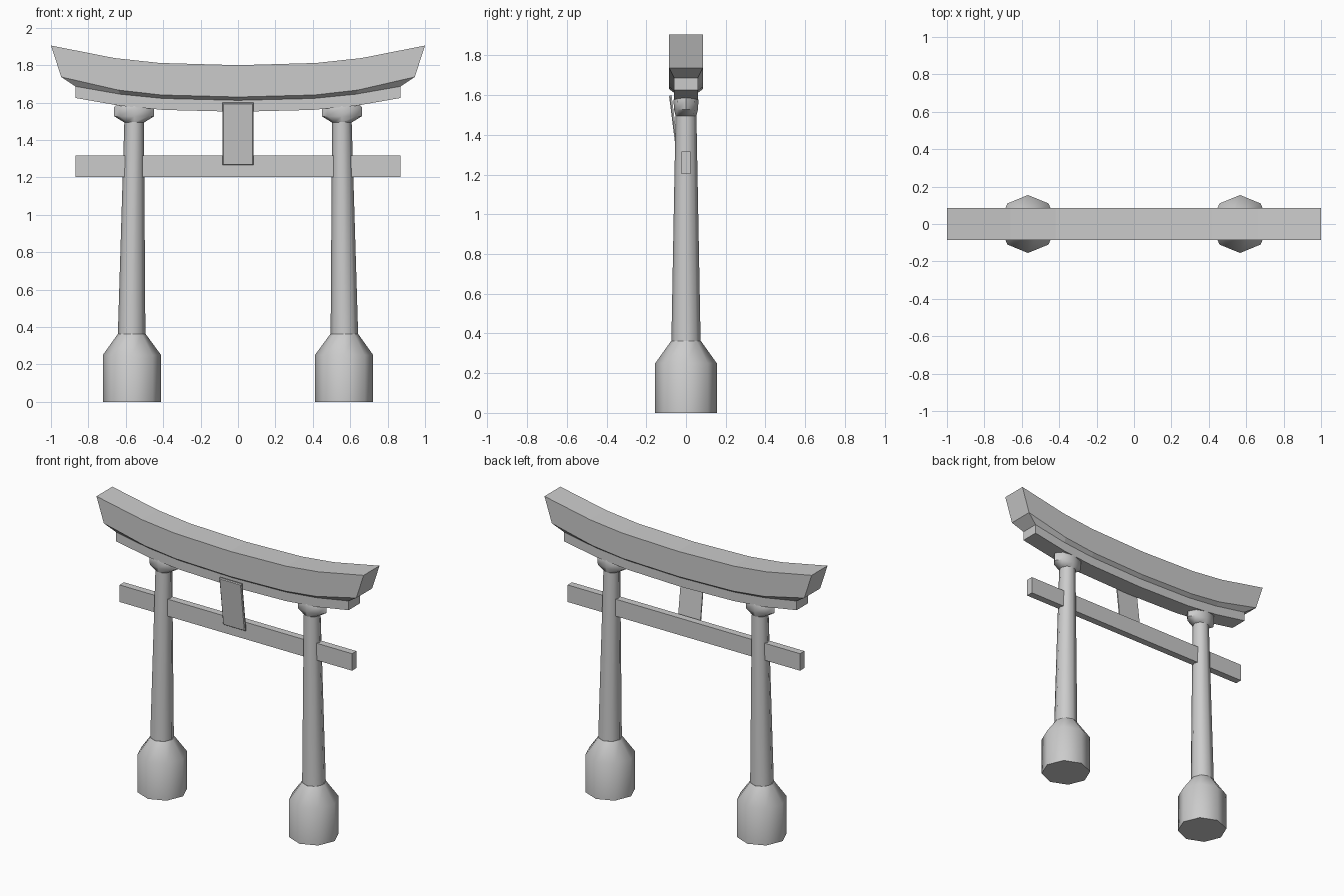
import bpy, bmesh, math

if "Cube" in bpy.data.objects:
    bpy.data.objects.remove(bpy.data.objects["Cube"])


def finish(name, bm, smooth=False):
    bmesh.ops.recalc_face_normals(bm, faces=bm.faces)
    mesh = bpy.data.meshes.new(name)
    bm.to_mesh(mesh)
    bm.free()
    obj = bpy.data.objects.new(name, mesh)
    bpy.context.collection.objects.link(obj)
    if smooth:
        bpy.ops.object.select_all(action='DESELECT')
        obj.select_set(True)
        bpy.context.view_layer.objects.active = obj
        bpy.ops.object.shade_smooth_by_angle(angle=math.radians(50))
    return obj


def turned(name, rings, sides=8):
    """Stack of elliptical rings (cx, z, rx, ry), capped at both ends."""
    bm = bmesh.new()
    loops = [[bm.verts.new((cx + rx * math.cos(math.tau * i / sides),
                            ry * math.sin(math.tau * i / sides), z))
              for i in range(sides)] for cx, z, rx, ry in rings]
    for a, b in zip(loops, loops[1:]):
        for i in range(sides):
            j = (i + 1) % sides
            bm.faces.new((a[i], a[j], b[j], b[i]))
    bm.faces.new(loops[0])
    bm.faces.new(loops[-1])
    return finish(name, bm, True)


def curved_beam(name, levels):
    """Levels from top to bottom: (half depth, [(x, z) from centre to end])."""
    bm = bmesh.new()
    rows = []
    for d, pts in levels:
        line = [(-x, z) for x, z in reversed(pts[1:])] + pts
        rows.append([[bm.verts.new((x, s * d, z)) for x, z in line] for s in (-1, 1)])
    n = len(rows[0][0])
    for a, b in zip(rows, rows[1:]):
        for s in (0, 1):
            for i in range(n - 1):
                bm.faces.new((a[s][i], a[s][i + 1], b[s][i + 1], b[s][i]))
        for e in (0, n - 1):
            bm.faces.new((a[0][e], a[1][e], b[1][e], b[0][e]))
    for r in (rows[0], rows[-1]):
        for i in range(n - 1):
            bm.faces.new((r[0][i], r[0][i + 1], r[1][i + 1], r[1][i]))
    return finish(name, bm)


def box(name, size, loc, bevel=0.0):
    bm = bmesh.new()
    bmesh.ops.create_cube(bm, size=1)
    bmesh.ops.scale(bm, vec=size, verts=bm.verts)
    if bevel:
        front = [e for e in bm.edges if all(v.co.y < 0 for v in e.verts)]
        bmesh.ops.bevel(bm, geom=front, offset=bevel, segments=1, affect='EDGES')
    obj = finish(name, bm)
    obj.location = loc
    return obj


# Upswept top beam with a chamfered underside, and the beam under it
low = [(0, 1.612), (0.40, 1.622), (0.63, 1.645), (0.87, 1.687)]
curved_beam("top_beam", [
    (0.085, [(0, 1.80), (0.42, 1.812), (0.66, 1.838), (1.0, 1.905)]),
    (0.085, [(0, 1.63), (0.41, 1.641), (0.64, 1.667), (0.945, 1.737)]),
    (0.06, low)])
curved_beam("under_beam", [
    (0.06, low),
    (0.06, [(0, 1.551), (0.40, 1.561), (0.63, 1.583), (0.87, 1.625)])])

# Straight tie beam through both pillars
box("tie_beam", (1.74, 0.047, 0.115), (0, 0, 1.259))

# Tilted plaque between the beams
plaque = box("plaque", (0.166, 0.013, 0.336), (0, -0.058, 1.432), 0.005)
plaque.rotation_euler.x = math.atan2(0.042, 0.333)

# Leaning pillars with footings and flared capitals
for side, s in (("left", -1), ("right", 1)):
    turned(side + "_footing", [(s * 0.567, 0, 0.156, 0.155),
                               (s * 0.567, 0.25, 0.156, 0.155),
                               (s * 0.568, 0.362, 0.075, 0.075)])
    turned(side + "_pillar", [(s * 0.569, 0.34, 0.074, 0.074),
                              (s * 0.555, 1.52, 0.052, 0.052)])
    turned(side + "_capital", [(s * 0.555, 1.495, 0.055, 0.052),
                               (s * 0.555, 1.527, 0.107, 0.06),
                               (s * 0.555, 1.575, 0.107, 0.063),
                               (s * 0.555, 1.595, 0.09, 0.055)])
